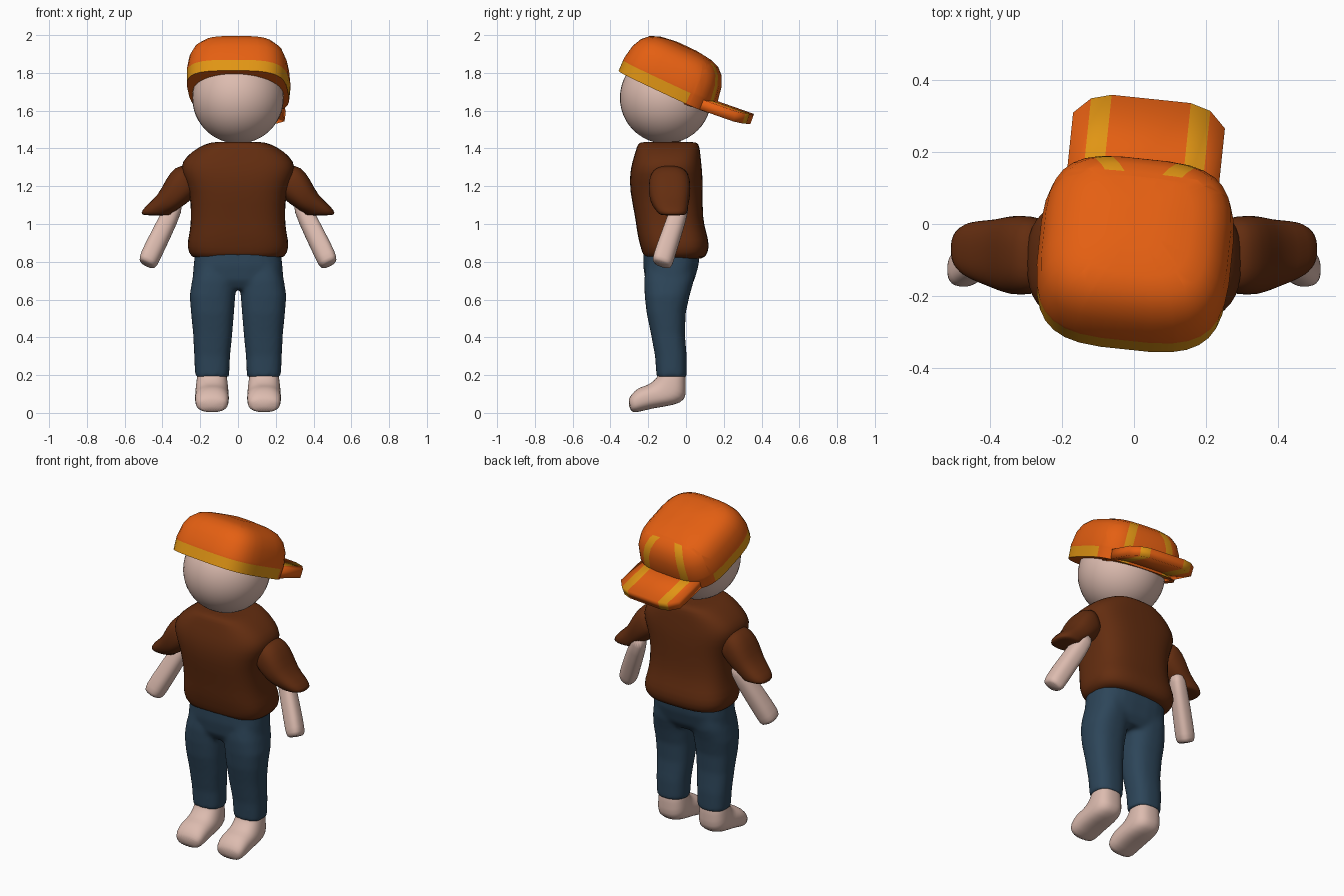
import bpy, bmesh, math
from mathutils import Vector

cube = bpy.data.objects.get("Cube")
if cube:
    bpy.data.objects.remove(cube)


def material(name, rgb):
    m = bpy.data.materials.new(name)
    m.use_nodes = True
    m.diffuse_color = (*rgb, 1)
    m.node_tree.nodes["Principled BSDF"].inputs["Base Color"].default_value = (*rgb, 1)
    return m


SKIN = material("skin", (0.72, 0.5, 0.43))
BROWN = material("brown cloth", (0.125, 0.026, 0.005))
DENIM = material("blue denim", (0.026, 0.06, 0.1))
ORANGE = material("orange cloth", (0.78, 0.115, 0.006))
YELLOW = material("yellow trim", (0.75, 0.3, 0.007))


def loft(bm, sections, power=2.5, side=1, count=24):
    """Skin superellipse rings; section = x, y, z, half width, half depth, roll, pitch."""
    rings = []
    for x, y, z, ra, rb, *turn in sections:
        roll, pitch = [math.radians(t) for t in (turn or (0, 0))]
        a = Vector((math.cos(roll), 0, math.sin(roll))) * ra
        b = Vector((0, math.cos(pitch), math.sin(pitch))) * rb
        ring = []
        for i in range(count):
            t = math.tau * (i + 0.5) / count
            c, s = math.cos(t), math.sin(t)
            p = Vector((x, y, z))
            p += a * math.copysign(abs(c) ** (2 / power), c)
            p += b * math.copysign(abs(s) ** (2 / power), s)
            p.x *= side
            ring.append(bm.verts.new(p))
        rings.append(ring)
    for low, high in zip(rings, rings[1:]):
        for i in range(count):
            j = (i + 1) % count
            bm.faces.new((low[i], low[j], high[j], high[i]))
    bm.faces.new(rings[0])
    bm.faces.new(rings[-1])
    bmesh.ops.recalc_face_normals(bm, faces=bm.faces)


def finish(name, bm, *mats, subdivide=0, sharp=None):
    mesh = bpy.data.meshes.new(name)
    bm.to_mesh(mesh)
    bm.free()
    for m in mats:
        mesh.materials.append(m)
    mesh.shade_smooth()
    if sharp:
        mesh.set_sharp_from_angle(angle=math.radians(sharp))
    obj = bpy.data.objects.new(name, mesh)
    bpy.context.collection.objects.link(obj)
    if subdivide:
        mod = obj.modifiers.new("round", 'SUBSURF')
        mod.levels = mod.render_levels = subdivide
    return obj


# Head
bm = bmesh.new()
bmesh.ops.create_uvsphere(bm, u_segments=40, v_segments=24, radius=0.242)
finish("head", bm, SKIN).location = (0, -0.108, 1.668)

# Shirt body
bm = bmesh.new()
loft(bm, [(0, -0.06, 0.815, 0.2, 0.13), (0, -0.06, 0.82, 0.25, 0.165),
          (0, -0.057, 0.88, 0.275, 0.185), (0, -0.075, 0.95, 0.258, 0.185),
          (0, -0.09, 1.03, 0.248, 0.178), (0, -0.105, 1.18, 0.255, 0.195),
          (0, -0.105, 1.27, 0.305, 0.193), (0, -0.102, 1.33, 0.3, 0.183),
          (0, -0.096, 1.385, 0.245, 0.172), (0, -0.094, 1.425, 0.175, 0.162),
          (0, -0.094, 1.437, 0.12, 0.145)], power=3)
finish("shirt", bm, BROWN, subdivide=1)

# Sleeves, arms and feet on both sides
sleeve = [(0.235, -0.087, 1.25, 0.075, 0.1, 65, 0), (0.292, -0.087, 1.215, 0.1, 0.11, 65, 0),
          (0.337, -0.087, 1.165, 0.083, 0.112, 54, 0), (0.375, -0.085, 1.11, 0.062, 0.098, 40, 0),
          (0.425, -0.075, 1.075, 0.073, 0.085, 13, 0), (0.435, -0.07, 1.053, 0.083, 0.075, 0, 0),
          (0.43, -0.07, 1.045, 0.068, 0.06, 0, 0)]
arm = [(0.32, -0.02, 1.13, 0.04, 0.045, 25, -18), (0.36, -0.045, 1.04, 0.05, 0.05, 25, -18),
       (0.455, -0.11, 0.85, 0.054, 0.056, 25, -18), (0.476, -0.125, 0.8, 0.052, 0.056, 25, -18),
       (0.485, -0.13, 0.782, 0.04, 0.045, 25, -18)]
foot = [(0.138, -0.075, 0.23, 0.07, 0.065, 0, 0), (0.138, -0.075, 0.2, 0.078, 0.073, 0, 0),
        (0.138, -0.078, 0.158, 0.084, 0.082, 0, -20), (0.138, -0.09, 0.115, 0.088, 0.102, 0, -27),
        (0.138, -0.135, 0.092, 0.089, 0.09, 0, -36), (0.138, -0.215, 0.08, 0.091, 0.066, 0, -56),
        (0.138, -0.275, 0.05, 0.088, 0.052, 0, -75), (0.138, -0.302, 0.036, 0.068, 0.032, 0, -78)]
parts = (("sleeve", sleeve, BROWN), ("arm", arm, SKIN), ("foot", foot, SKIN))
for side, label in ((1, "left"), (-1, "right")):
    for part, sections, mat in parts:
        bm = bmesh.new()
        loft(bm, sections, side=side)
        finish(f"{label}_{part}", bm, mat, subdivide=1)

# Trousers: hips and legs fused into one soft skin
bm = bmesh.new()
loft(bm, [(0, -0.088, 0.655, 0.22, 0.1), (0, -0.086, 0.7, 0.242, 0.13),
          (0, -0.08, 0.78, 0.236, 0.147), (0, -0.075, 0.87, 0.225, 0.15)], power=2.8)
for side in (1, -1):
    loft(bm, [(0.137, -0.076, 0.19, 0.09, 0.08), (0.137, -0.08, 0.3, 0.095, 0.084),
              (0.134, -0.096, 0.42, 0.104, 0.09), (0.135, -0.105, 0.53, 0.114, 0.104),
              (0.135, -0.1, 0.62, 0.121, 0.119), (0.128, -0.09, 0.7, 0.116, 0.132),
              (0.12, -0.08, 0.8, 0.1, 0.13)], side=side)
trousers = finish("trousers", bm, DENIM)
remesh = trousers.modifiers.new("fuse", 'REMESH')
remesh.mode = 'VOXEL'
remesh.voxel_size = 0.012
remesh.use_smooth_shade = True
soften = trousers.modifiers.new("soften", 'SMOOTH')
soften.iterations = 8

# Cap crown: cut along the trim outlines, then coloured by region
bm = bmesh.new()
loft(bm, [(0, 0, z, rx, ry) for z, rx, ry in
          ((0, 0.266, 0.266), (0.075, 0.27, 0.268), (0.15, 0.26, 0.254), (0.2, 0.238, 0.23),
           (0.235, 0.2, 0.195), (0.252, 0.15, 0.15), (0.264, 0.07, 0.07))], power=3.4, count=32)
BAND, BAND_END, STRIPE_END, SLOPE = 0.062, 0.15, 0.165, 0.6


def cut(co, normal):
    geom = bm.verts[:] + bm.edges[:] + bm.faces[:]
    bmesh.ops.bisect_plane(bm, geom=geom, plane_co=co, plane_no=normal)


cut((0, 0, BAND), (0, 0, 1))
for y in (BAND_END, STRIPE_END):
    cut((0, y, 0), (0, 1, 0))
for side in (1, -1):
    for x in (0.11, 0.165):
        cut((side * x, 0.26, 0), (side, -SLOPE, 0))
for f in bm.faces:
    c = f.calc_center_median()
    across = abs(c.x) + SLOPE * (0.26 - c.y)
    band = c.z < BAND and c.y < BAND_END and f.normal.z > -0.5
    stripe = c.y > STRIPE_END and 0.11 < across < 0.165
    f.material_index = int(band or stripe)
crown = finish("cap_crown", bm, ORANGE, YELLOW, sharp=50)

# Cap bill: strips across its width, two of them trim
bm = bmesh.new()
strips = []
for x, end in ((-0.21, 0.41), (-0.165, 0.455), (-0.11, 0.47), (0.11, 0.47), (0.165, 0.455), (0.21, 0.41)):
    drop = 0.25 * x * x
    strips.append([bm.verts.new((x, y, 0.035 - drop + 0.1 * (y - 0.18))) for y in (0.13, end)])
for i, (a, b) in enumerate(zip(strips, strips[1:])):
    bm.faces.new((a[0], b[0], b[1], a[1])).material_index = int(i in (1, 3))
bill = finish("cap_bill", bm, ORANGE, YELLOW, sharp=20)
solid = bill.modifiers.new("thickness", 'SOLIDIFY')
solid.thickness = 0.055
solid.offset = 0

for obj in (crown, bill):
    obj.location = (0, -0.11, 1.70)
    obj.rotation_euler = (math.radians(-25), 0, math.radians(-6))
